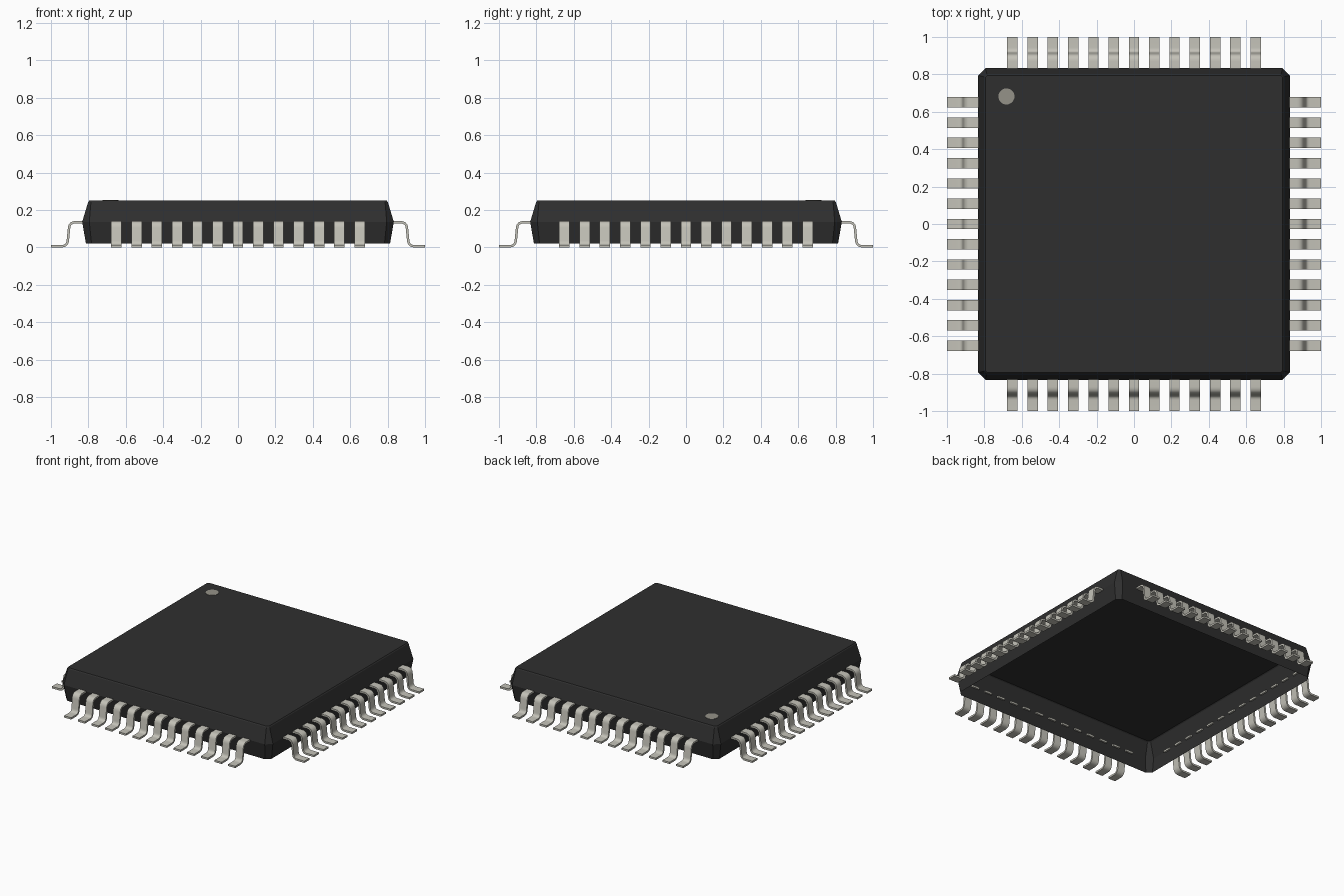
import bpy, bmesh, math
from mathutils import Vector

cube = bpy.data.objects.get("Cube")
if cube:
    bpy.data.objects.remove(cube, do_unlink=True)


def material(name, rgb, rough, metal=0.0):
    m = bpy.data.materials.new(name)
    m.use_nodes = True
    m.diffuse_color = (*rgb, 1)
    b = m.node_tree.nodes["Principled BSDF"]
    b.inputs["Base Color"].default_value = (*rgb, 1)
    b.inputs["Roughness"].default_value = rough
    return m


BLACK = material("black plastic", (0.028, 0.028, 0.028), 0.6)
TIN = material("tinned metal", (0.55, 0.54, 0.48), 0.4)
GREY = material("grey marking", (0.30, 0.29, 0.25), 0.6)


def mesh_from(bm, name, mat):
    me = bpy.data.meshes.new(name)
    bm.normal_update()
    bm.to_mesh(me)
    bm.free()
    me.materials.append(mat)
    return me


def add_object(name, me):
    ob = bpy.data.objects.new(name, me)
    bpy.context.collection.objects.link(ob)
    return ob


# Package body: chamfered square rings, open underneath
def ring(bm, half, chamfer, z):
    k = half - chamfer
    pts = [(half, -k), (half, k), (k, half), (-k, half),
           (-half, k), (-half, -k), (-k, -half), (k, -half)]
    return [bm.verts.new((x, y, z)) for x, y in pts]


bm = bmesh.new()
sections = [(0.813, 0.03, 0.02), (0.833, 0.038, 0.137),
            (0.801, 0.015, 0.243), (0.795, 0.012, 0.25)]
rings = [ring(bm, *s) for s in sections]
for lo, hi in zip(rings, rings[1:]):
    for i in range(8):
        j = (i + 1) % 8
        bm.faces.new((lo[i], lo[j], hi[j], hi[i]))
bm.faces.new(rings[-1])
add_object("package_body", mesh_from(bm, "package_body", BLACK))

# Corner dot: thin disc on the top face
bm = bmesh.new()
bmesh.ops.create_cone(bm, cap_ends=True, segments=32, radius1=0.043,
                      radius2=0.043, depth=0.004)
dot = add_object("corner_dot", mesh_from(bm, "corner_dot", GREY))
dot.location = (-0.682, 0.682, 0.25)


# Gull-wing lead: filleted centre line in x/z, thickened and extruded in y
def fillet_path(corners, radius, steps=6):
    c = [Vector(p) for p in corners]
    path = [c[0]]
    for a, b, d in zip(c, c[1:], c[2:]):
        p = b + (a - b).normalized() * radius
        q = b + (d - b).normalized() * radius
        for i in range(steps + 1):
            t = i / steps
            path.append(p * (1 - t) ** 2 + b * (2 * t * (1 - t)) + q * t * t)
    return path + [c[-1]]


def add_lead(bm, path, y, width, thick):
    loops = []
    for i, p in enumerate(path):
        t = (path[min(i + 1, len(path) - 1)] - path[max(i - 1, 0)]).normalized()
        n = Vector((-t.y, t.x)) * thick / 2
        corners = [(p - n, -1), (p - n, 1), (p + n, 1), (p + n, -1)]
        loops.append([bm.verts.new((v.x, y + s * width / 2, v.y))
                      for v, s in corners])
    for a, b in zip(loops, loops[1:]):
        for i in range(4):
            j = (i + 1) % 4
            bm.faces.new((a[i], a[j], b[j], b[i]))
    bm.faces.new(loops[0][::-1])
    bm.faces.new(loops[-1])


COUNT, PITCH = 13, 0.1083
path = fillet_path([(0.82, 0.134), (0.9, 0.134), (0.913, 0.0065), (1.0, 0.0065)], 0.03)
bm = bmesh.new()
for i in range(COUNT):
    add_lead(bm, path, (i - (COUNT - 1) / 2) * PITCH, 0.056, 0.013)
bmesh.ops.recalc_face_normals(bm, faces=bm.faces)
lead_row = mesh_from(bm, "lead_row", TIN)

# One row of leads on each side
for k, side in enumerate(("left", "back", "right", "front")):
    ob = add_object(side + "_leads", lead_row)
    ob.rotation_euler.z = k * math.pi / 2

# Smooth the bends and the dot rim, keeping hard edges
bpy.ops.object.select_all(action='DESELECT')
for name in ("left_leads", "corner_dot"):
    ob = bpy.data.objects[name]
    ob.select_set(True)
    bpy.context.view_layer.objects.active = ob
bpy.ops.object.shade_smooth_by_angle(angle=math.radians(35))
